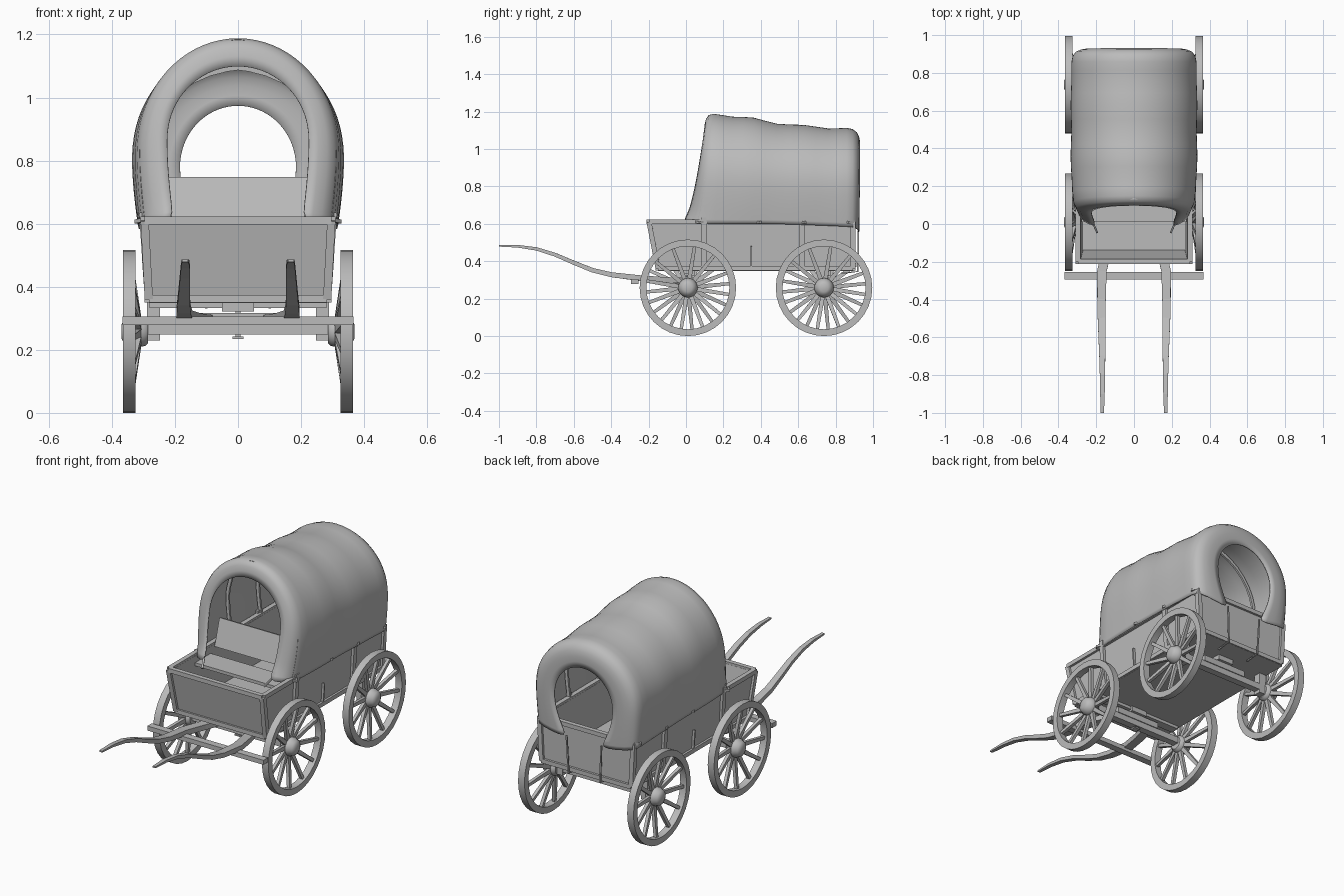
import bpy, bmesh, math
from mathutils import Vector

if "Cube" in bpy.data.objects:
    bpy.data.objects.remove(bpy.data.objects["Cube"])

grey = bpy.data.materials.new("weathered_grey")
grey.diffuse_color = (0.5, 0.5, 0.5, 1)
grey.use_nodes = True
grey.node_tree.nodes["Principled BSDF"].inputs["Base Color"].default_value = grey.diffuse_color


def finish(name, bm, smooth=None):
    bmesh.ops.recalc_face_normals(bm, faces=bm.faces)
    me = bpy.data.meshes.new(name)
    bm.to_mesh(me)
    bm.free()
    me.materials.append(grey)
    ob = bpy.data.objects.new(name, me)
    bpy.context.collection.objects.link(ob)
    if smooth:
        bpy.ops.object.select_all(action='DESELECT')
        ob.select_set(True)
        bpy.context.view_layer.objects.active = ob
        bpy.ops.object.shade_smooth_by_angle(angle=math.radians(smooth))
    return ob


def bridge(bm, loops, closed=True, ring=False):
    """Skin a series of vertex loops."""
    vs = [[bm.verts.new(p) for p in l] for l in loops]
    n = len(vs[0])
    pairs = list(zip(vs, vs[1:])) + ([(vs[-1], vs[0])] if ring else [])
    for a, b in pairs:
        for i in range(n if closed else n - 1):
            k = (i + 1) % n
            bm.faces.new((a[i], a[k], b[k], b[i]))
    return vs


def add_beam(bm, pts, w, h, up=(0, 0, 1)):
    """Rectangular bar through points; w and h may be lists."""
    pts = [Vector(p) for p in pts]
    loops = []
    for i, p in enumerate(pts):
        d = (pts[min(i + 1, len(pts) - 1)] - pts[max(i - 1, 0)]).normalized()
        s = d.cross(Vector(up)).normalized()
        u = s.cross(d)
        a = (w[i] if isinstance(w, list) else w) / 2
        b = (h[i] if isinstance(h, list) else h) / 2
        loops.append([p + s * x * a + u * z * b
                      for x, z in ((-1, -1), (1, -1), (1, 1), (-1, 1))])
    vs = bridge(bm, loops)
    bm.faces.new(vs[0])
    bm.faces.new(vs[-1][::-1])


def beams(name, specs):
    bm = bmesh.new()
    for s in specs:
        add_beam(bm, *s)
    return finish(name, bm)


def lathe(bm, profile, centre, seg, ring=False):
    """Revolve (x, radius) points round an x axis."""
    c = Vector(centre)
    loops = [[c + Vector((x, r * math.cos(2 * math.pi * i / seg),
                          r * math.sin(2 * math.pi * i / seg))) for i in range(seg)]
             for x, r in profile]
    vs = bridge(bm, loops, ring=ring)
    if not ring:
        bm.faces.new(vs[0])
        bm.faces.new(vs[-1])


# Wheels: rim, hub and dished spokes
R = 0.258
for label, y in (("front", 0.01), ("rear", 0.738)):
    for side, s in (("left", -1), ("right", 1)):
        bm = bmesh.new()
        lathe(bm, [(s * .325, .222), (s * .365, .222), (s * .365, R), (s * .325, R)],
              (0, y, R), 32, True)
        finish(f"{label}_{side}_rim", bm, 30)
        bm = bmesh.new()
        lathe(bm, [(s * x, r) for x, r in ((.285, .036), (.295, .046), (.335, .052),
                                          (.345, .046), (.36, .04), (.37, .022))], (0, y, R), 20)
        finish(f"{label}_{side}_hub", bm, 40)
        sp = []
        for k in range(12):
            a = 2 * math.pi * (k + .5 * (s > 0)) / 12 + .1
            c, d = math.cos(a), math.sin(a)
            sp.append(([(s * .315, y + .04 * c, R + .04 * d),
                        (s * .343, y + .228 * c, R + .228 * d)], [.024, .017], .018, (1, 0, 0)))
        beams(f"{label}_{side}_spokes", sp)

# Wagon box: flared panels with frames
YF, YB, YT = -.198, .893, -.15
TOP, BOT = .61, .362


def corner(sx, end, top, inset=0.0):
    x = (.296 if top else .283) - inset
    y = (YF + inset if top else YT + inset) if end == 0 else YB - inset
    return Vector((sx * x, y, TOP if top else BOT))


bm = bmesh.new()
for a, b in (((-1, 0), (1, 0)), ((1, 0), (1, 1)), ((1, 1), (-1, 1)), ((-1, 1), (-1, 0))):
    o = [corner(*a, False), corner(*b, False), corner(*b, True), corner(*a, True)]
    i = [corner(*a, False, .014), corner(*b, False, .014),
         corner(*b, True, .014), corner(*a, True, .014)]
    vs = bridge(bm, [o, i])
    bm.faces.new(vs[0])
    bm.faces.new(vs[1])
finish("box_panels", bm)

frame = []
for a, b in (((-1, 0), (1, 0)), ((1, 0), (1, 1)), ((1, 1), (-1, 1)), ((-1, 1), (-1, 0))):
    for top in (False, True):
        frame.append(([corner(*a, top), corner(*b, top)], .026, .024))
for sx in (-1, 1):
    for end in (0, 1):
        frame.append(([corner(sx, end, False), corner(sx, end, True)], .026, .026, (0, 1, 0)))
    # Outer side posts
    for y, h in ((.095, .635), (.62, .635), (.35, .48)):
        w = .028 if h > .5 else .008
        frame.append(([(sx * .288, y, .37), (sx * (.306 if h > .5 else .296), y, h)],
                      .016, w, (0, 1, 0)))
beams("box_frame", frame)
beams("box_floor", [([(0, YT, .357), (0, .9, .357)], .57, .016)])

# Seat
beams("seat_plank", [([(-.278, .08, .565), (.278, .08, .565)], .14, .018)])
beams("seat_back", [([(-.278, .215, .672), (.278, .215, .672)], .016, .155, (0, .3, 1))])

# Canvas cover: arches of (y top, y foot, top, half width, spring, foot z, foot half width)
RINGS = [(.10, -.015, 1.10, .225, .87, .61, .205),
         (.105, .01, 1.165, .285, .85, .605, .262),
         (.135, .06, 1.198, .325, .83, .60, .308),
         (.25, .22, 1.163, .325, .82, .60, .312),
         (.36, .36, 1.178, .338, .82, .60, .316),
         (.48, .48, 1.122, .325, .81, .60, .312),
         (.63, .63, 1.136, .337, .81, .595, .316),
         (.76, .76, 1.10, .326, .80, .59, .312),
         (.87, .87, 1.118, .332, .80, .585, .314),
         (.915, .912, 1.095, .315, .80, .58, .305),
         (.932, .925, 1.04, .25, .79, .56, .20),
         (.925, .922, .975, .185, .78, .55, .11)]


def arch(ring, inset=0.0):
    yt, yf, top, w, spring, zf, wf = ring
    half = []
    for k in range(5):
        t = k / 5
        half.append((wf + (w - wf) * math.sin(t * math.pi / 2), zf + (spring - zf) * t))
    for k in range(10):
        a = math.pi / 2 * k / 9
        half.append((w * math.cos(a), spring + (top - spring) * math.sin(a)))
    pts = []
    for x, z in half:
        y = yf + (yt - yf) * max(0, (z - zf) / (top - zf)) ** .6
        pts.append(Vector((max(0, x - inset), y, z - inset * (z > spring))))
    return pts + [Vector((-p.x, p.y, p.z)) for p in pts[-2::-1]]


bm = bmesh.new()
bridge(bm, [arch(r) for r in RINGS], closed=False)
cover = finish("canvas_cover", bm, 80)
cover.modifiers.new("rounding", 'SUBSURF').levels = 1
cover.modifiers["rounding"].render_levels = 1
thick = cover.modifiers.new("cloth", 'SOLIDIFY')
thick.thickness = .006
thick.offset = 0

# Wooden bows under the cover
for n, k in enumerate((2, 4, 6, 8)):
    beams(f"bow_{n + 1}", [(arch(RINGS[k], .022), .018, .012, (0, 1, 0))])

# Ropes tying the cover down
ropes = []
for s in (-1, 1):
    ropes.append(([(s * .11, .922, .56), (s * .10, .918, .345), (s * .10, .83, .335)],
                  .008, .008, (1, 0, 0)))
    ropes.append(([(s * .27, .06, .63), (s * .215, .0, .62), (s * .195, -.045, .585)], .01, .01))
    for y in (.07, .39, .63, .87):
        ropes.append(([(s * .30, y - .02, .612), (s * .322, y, .607), (s * .30, y + .03, .612)],
                      .012, .012))
beams("ropes", ropes)

# Axles, bolsters and pin
for label, y in (("front", .01), ("rear", .738)):
    beams(f"{label}_axle", [([(-.31, y, .267), (.31, y, .267)], .04, .036),
                            ([(-.14, y, .30), (.14, y, .30)], .05, .034),
                            ([(-.05, y, .335), (.05, y, .335)], .07, .028)])
beams("rear_blocks", [([(s * .268, .738, .23), (s * .268, .738, .352)], .04, .045, (0, 1, 0))
                      for s in (-1, 1)])
beams("front_bolster", [([(-.28, .01, .342), (.28, .01, .342)], .05, .02)])
beams("king_pin", [([(0, .01, .235), (0, .01, .35)], .016, .016, (0, 1, 0)),
                   ([(0, .01, .235), (0, .01, .243)], .036, .036, (0, 1, 0))])

# Draw bar and curved shafts
beams("draw_bar", [([(-.367, -.275, .292), (.367, -.275, .292)], .04, .026)])
PATH = [(.10, .01, .295), (.14, -.12, .30), (.17, -.25, .31), (.172, -.40, .328),
        (.172, -.50, .352), (.17, -.60, .392), (.168, -.70, .435), (.167, -.80, .466),
        (.167, -.90, .48), (.168, -1.0, .482)]
WID = [.05, .05, .05, .045, .04, .036, .032, .028, .024, .018]
HGT = [.03, .03, .03, .026, .024, .022, .02, .018, .014, .008]
for side, s in (("left", -1), ("right", 1)):
    beams(f"{side}_shaft", [([(s * x, y, z) for x, y, z in PATH], WID, HGT)])
